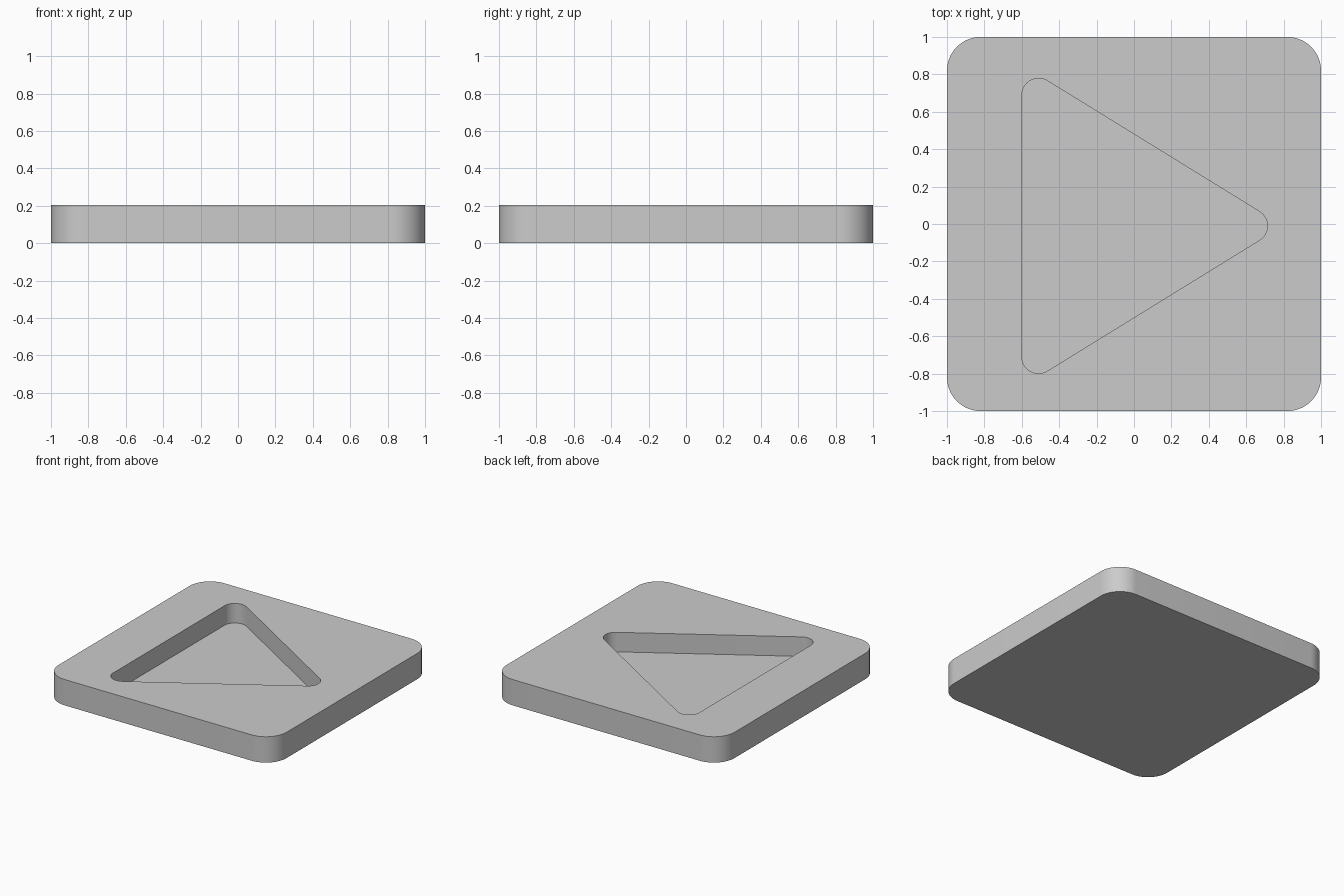
import bpy, bmesh, math
from mathutils import Vector

cube = bpy.data.objects.get("Cube")
if cube:
    bpy.data.objects.remove(cube)

HEIGHT = 0.205
FLOOR = 0.05


def rounded_outline(corners, radius, steps=16):
    """Fillet each corner of a counter-clockwise convex polygon."""
    points = []
    for i, corner in enumerate(corners):
        p = Vector(corner)
        to_prev = (Vector(corners[i - 1]) - p).normalized()
        to_next = (Vector(corners[(i + 1) % len(corners)]) - p).normalized()
        half = to_prev.angle(to_next) / 2
        centre = p + (to_prev + to_next).normalized() * radius / math.sin(half)
        start = p + to_prev * radius / math.tan(half) - centre
        angle = math.atan2(start.y, start.x)
        for s in range(steps + 1):
            a = angle + (math.pi - 2 * half) * s / steps
            points.append(centre + radius * Vector((math.cos(a), math.sin(a))))
    return points


def add_ring(bm, outline, z):
    return [bm.verts.new((p.x, p.y, z)) for p in outline]


def bridge(bm, low, high):
    for i in range(len(low)):
        bm.faces.new((low[i - 1], low[i], high[i], high[i - 1]))


# Outlines of the slab and of the triangular recess
slab = rounded_outline([(-1, -1), (1, -1), (1, 1), (-1, 1)], 0.18)
recess = rounded_outline([(-0.6, -0.87), (0.795, -0.01), (-0.6, 0.85)], 0.09)

bm = bmesh.new()
base = add_ring(bm, slab, 0)
rim = add_ring(bm, slab, HEIGHT)
pocket_floor = add_ring(bm, recess, FLOOR)
pocket_rim = add_ring(bm, recess, HEIGHT)

# Outer walls, underside, recess walls and recess floor
bridge(bm, base, rim)
bm.faces.new(base[::-1])
bridge(bm, pocket_rim, pocket_floor)
bm.faces.new(pocket_floor)

# Top face with the triangular opening
edges = [bm.edges.get((ring[i - 1], ring[i]))
         for ring in (rim, pocket_rim) for i in range(len(ring))]
bmesh.ops.triangle_fill(bm, edges=edges, use_beauty=True, normal=(0, 0, 1))
bmesh.ops.recalc_face_normals(bm, faces=bm.faces)

mesh = bpy.data.meshes.new("button_slab")
bm.to_mesh(mesh)
bm.free()
button = bpy.data.objects.new("button_slab", mesh)
bpy.context.collection.objects.link(button)

# Plain grey
grey = bpy.data.materials.new("light_grey")
grey.use_nodes = True
colour = (0.6, 0.6, 0.6, 1)
grey.diffuse_color = colour
grey.node_tree.nodes["Principled BSDF"].inputs["Base Color"].default_value = colour
mesh.materials.append(grey)

# Smooth rounded corners, sharp rims
bpy.ops.object.select_all(action="DESELECT")
button.select_set(True)
bpy.context.view_layer.objects.active = button
bpy.ops.object.shade_smooth_by_angle(angle=math.radians(30))
